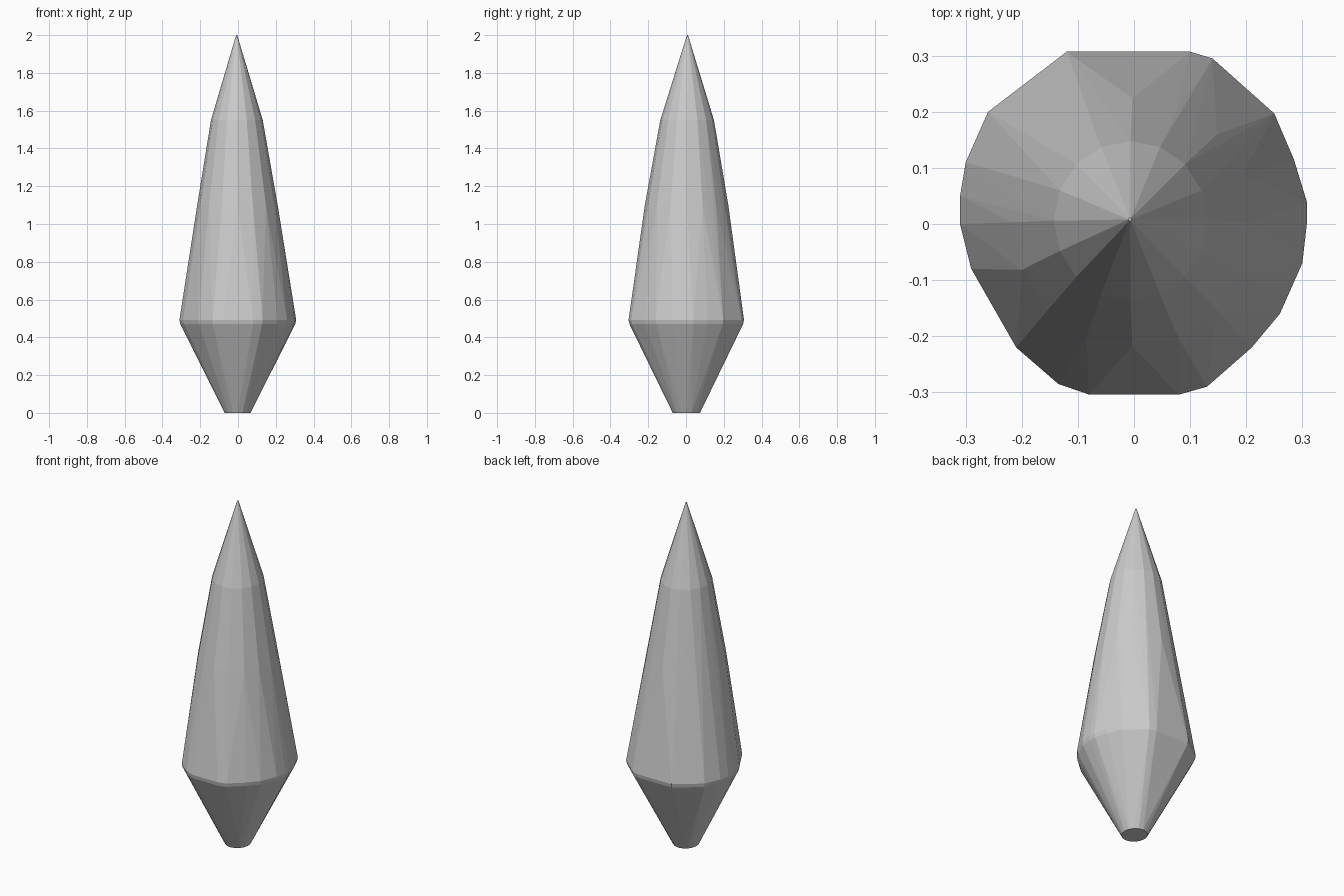
import bpy, bmesh, math

if "Cube" in bpy.data.objects:
    bpy.data.objects.remove(bpy.data.objects["Cube"])

# Widest outline of the crystal, seen from above
GIRDLE = [(-.12, .307), (.10, .307), (.14, .295), (.25, .197), (.285, .115),
          (.308, .04), (.308, 0), (.30, -.07), (.26, -.16), (.21, -.22),
          (.13, -.29), (.08, -.304), (-.08, -.304), (-.135, -.285),
          (-.21, -.22), (-.29, -.08), (-.31, 0), (-.31, .05), (-.30, .11),
          (-.26, .20)]


def ring(rx, ry, z, cx=0, cy=0, n=16):
    return [(cx + rx * math.cos(2 * math.pi * i / n),
             cy + ry * math.sin(2 * math.pi * i / n), z) for i in range(n)]


# Foot, bevelled girdle, body bulge, shoulder and tip
points = ring(.068, .072, 0, -.002, .002)
points += [(x * .985, y * .985, .47) for x, y in GIRDLE]
points += [(x, y, .492) for x, y in GIRDLE]
points += ring(.213, .221, 1.1, -.003, .003)
points += ring(.137, .142, 1.55, -.006, .006)
points += ring(.003, .003, 2, -.007, .008, 6)

# Faceted convex skin around the cross-sections
bm = bmesh.new()
for p in points:
    bm.verts.new(p)
hull = bmesh.ops.convex_hull(bm, input=bm.verts[:])
loose = [v for v in bm.verts if not v.link_faces]
bmesh.ops.delete(bm, geom=loose, context='VERTS')
bmesh.ops.recalc_face_normals(bm, faces=bm.faces[:])

mesh = bpy.data.meshes.new("crystal_shard")
bm.to_mesh(mesh)
bm.free()
obj = bpy.data.objects.new("crystal_shard", mesh)
bpy.context.collection.objects.link(obj)
